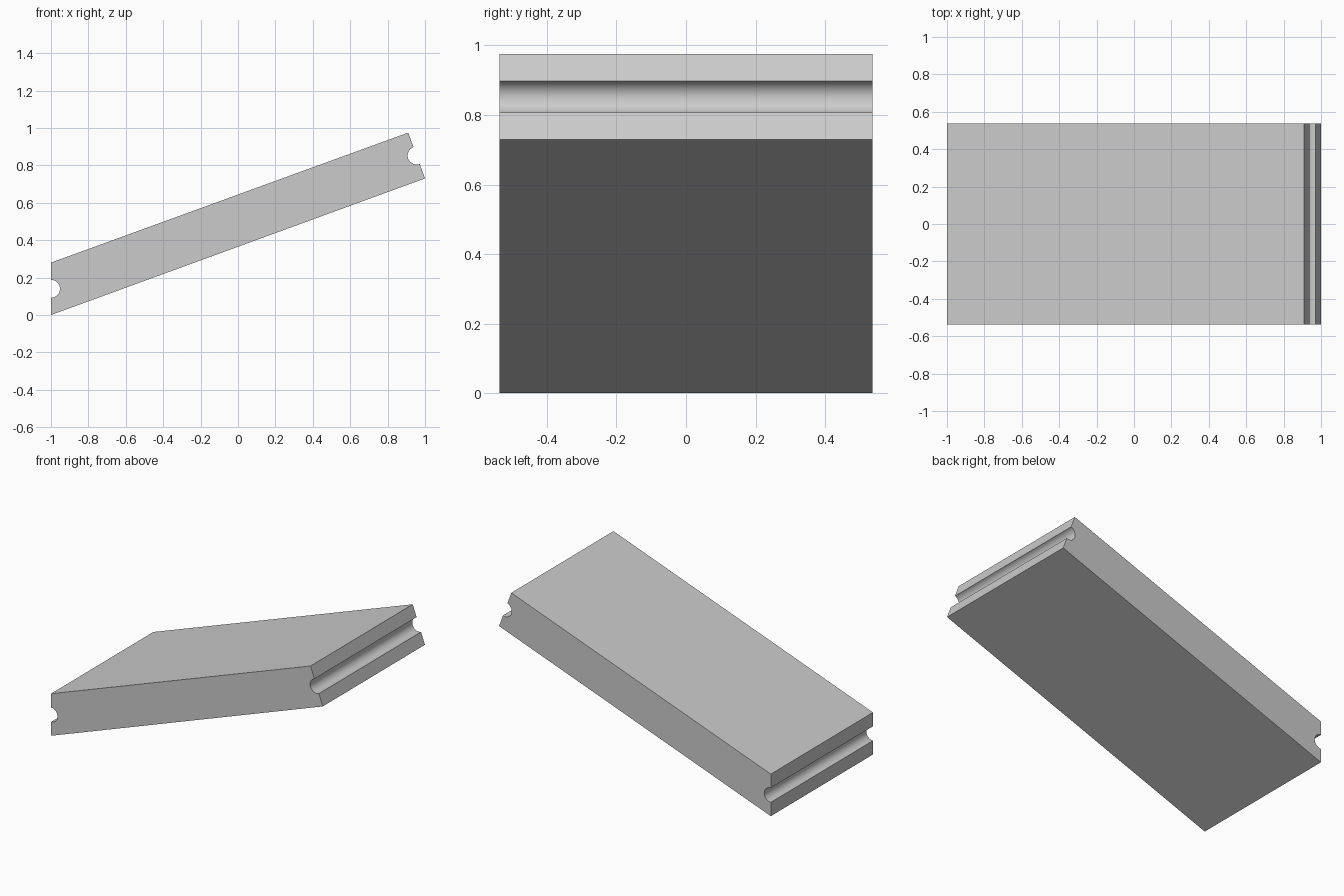
import bpy
import bmesh
from math import pi
from mathutils import Vector

cube = bpy.data.objects.get("Cube")
if cube:
    bpy.data.objects.remove(cube, do_unlink=True)

HALF_WIDTH = 0.537
GROOVE_RADIUS = 0.048
STEPS = 24


def grooved_edge(start, end):
    """Edge from start to end with a half-round notch in its middle."""
    start, end = Vector(start), Vector(end)
    middle = (start + end) / 2
    along = (end - start).normalized()
    inward = along.orthogonal()
    # The body lies to the left of the outline's direction
    inward = Vector((-along.y, along.x))
    arc = []
    for i in range(STEPS + 1):
        turn = Vector((GROOVE_RADIUS, 0))
        angle = pi * i / STEPS
        from math import cos, sin
        arc.append(middle + GROOVE_RADIUS * (inward * sin(angle) - along * cos(angle)))
    return [start] + arc + [end]


# Side outline: slanted slab, square-cut upper end, vertical lower end
outline = grooved_edge((1, 0.73), (0.91, 0.975)) + grooved_edge((-1, 0.28), (-1, 0))

# Extrude the outline across the width
bm = bmesh.new()
side = bm.faces.new([bm.verts.new((p.x, -HALF_WIDTH, p.y)) for p in outline])
swept = bmesh.ops.extrude_face_region(bm, geom=[side])["geom"]
bmesh.ops.translate(bm, vec=(0, 2 * HALF_WIDTH, 0),
                    verts=[v for v in swept if isinstance(v, bmesh.types.BMVert)])
bmesh.ops.recalc_face_normals(bm, faces=bm.faces)
mesh = bpy.data.meshes.new("slanted_board")
bm.to_mesh(mesh)
bm.free()
board = bpy.data.objects.new("slanted_board", mesh)
bpy.context.collection.objects.link(board)

# Plain grey
grey = bpy.data.materials.new("light_grey")
grey.use_nodes = True
grey.diffuse_color = (0.6, 0.6, 0.6, 1)
grey.node_tree.nodes["Principled BSDF"].inputs["Base Color"].default_value = (0.6, 0.6, 0.6, 1)
mesh.materials.append(grey)

# Smooth grooves, sharp edges
bpy.ops.object.select_all(action="DESELECT")
board.select_set(True)
bpy.context.view_layer.objects.active = board
bpy.ops.object.shade_smooth_by_angle(angle=pi / 6)
